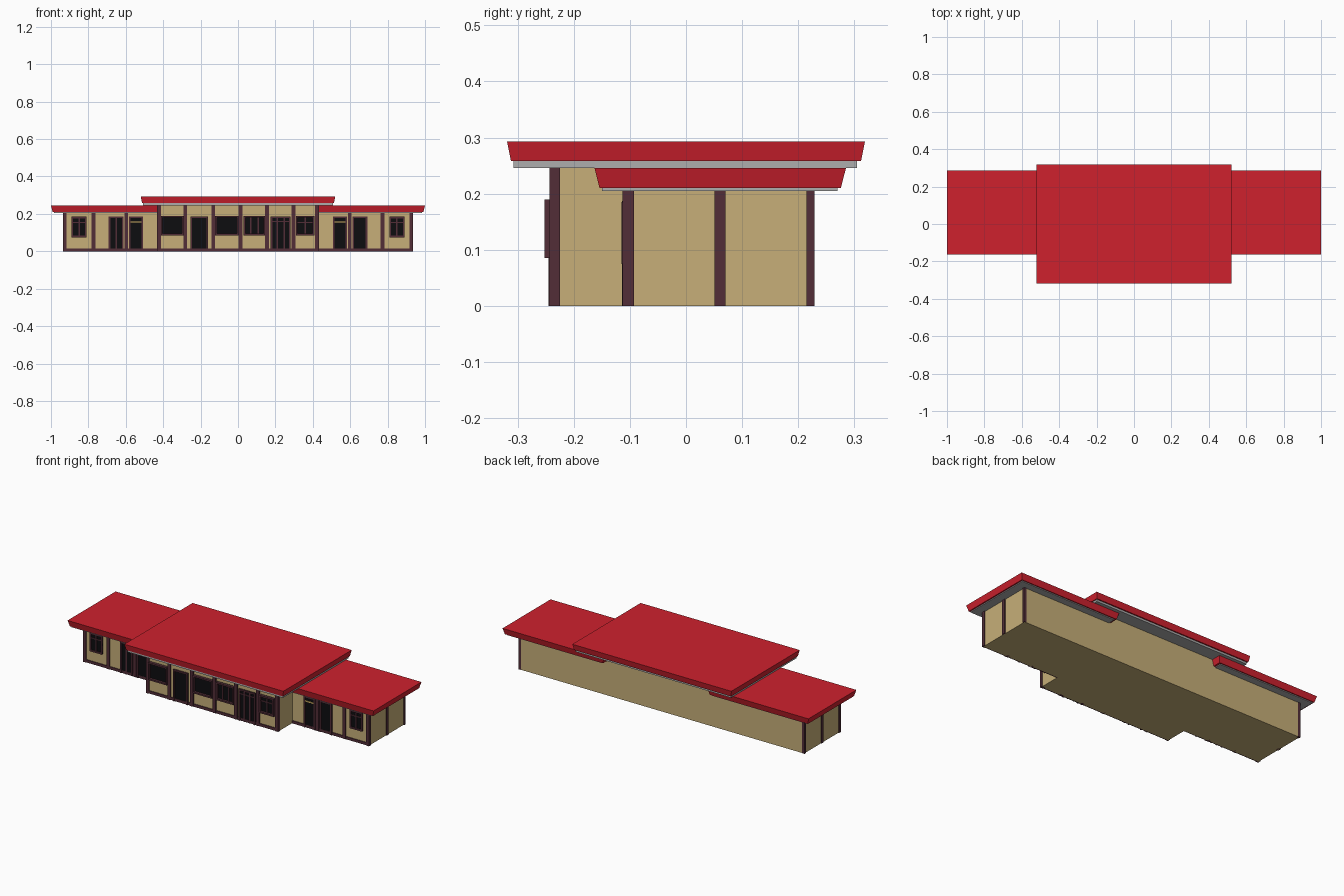
import bpy, bmesh

if "Cube" in bpy.data.objects:
    bpy.data.objects.remove(bpy.data.objects["Cube"])


def material(name, rgb):
    m = bpy.data.materials.new(name)
    m.diffuse_color = (*rgb, 1)
    m.use_nodes = True
    m.node_tree.nodes["Principled BSDF"].inputs["Base Color"].default_value = m.diffuse_color
    return m


RED = material("red_roof", (0.62, 0.015, 0.027))
TAN = material("tan_wall", (0.57, 0.43, 0.19))
BROWN = material("dark_brown_timber", (0.084, 0.027, 0.039))
BLACK = material("black_glass", (0.004, 0.004, 0.005))
GREY = material("grey_soffit", (0.42, 0.42, 0.42))
GOLD = material("gold_trim", (0.70, 0.48, 0.14))


def box(name, x, y, z, mat, flare=0.0):
    """Box from (min, max) ranges; flare shrinks the bottom face inward."""
    bm = bmesh.new()
    lo = [bm.verts.new(p) for p in ((x[0] + flare, y[0] + flare, z[0]), (x[1] - flare, y[0] + flare, z[0]),
                                    (x[1] - flare, y[1] - flare, z[0]), (x[0] + flare, y[1] - flare, z[0]))]
    hi = [bm.verts.new(p) for p in ((x[0], y[0], z[1]), (x[1], y[0], z[1]),
                                    (x[1], y[1], z[1]), (x[0], y[1], z[1]))]
    bm.faces.new(lo[::-1])
    bm.faces.new(hi)
    for i in range(4):
        j = (i + 1) % 4
        bm.faces.new((lo[i], lo[j], hi[j], hi[i]))
    me = bpy.data.meshes.new(name)
    bm.to_mesh(me)
    bm.free()
    me.materials.append(mat)
    ob = bpy.data.objects.new(name, me)
    bpy.context.collection.objects.link(ob)
    return ob


def opening(name, x0, x1, z0, z1, wall, depth, bars=(), transom=None):
    """Glass plate with a raised timber frame, optional mullions and transom."""
    t = 0.009
    front = wall - depth
    y = (front, wall + 0.002)
    box(name + "_glass", (x0, x1), (wall - 0.003, wall + 0.002), (z0, z1), BLACK)
    box(name + "_jamb", (x0, x0 + t), y, (z0, z1), BROWN)
    box(name + "_jamb", (x1 - t, x1), y, (z0, z1), BROWN)
    box(name + "_head", (x0 + t, x1 - t), y, (z1 - t, z1), BROWN)
    if z0 > 0.03:
        box(name + "_sill", (x0 + t, x1 - t), y, (z0, z0 + t), BROWN)
    for b in bars:
        c = x0 + (x1 - x0) * b
        box(name + "_mullion", (c - 0.004, c + 0.004), (wall - 0.007, wall), (z0, z1 - t), BROWN)
    if transom:
        box(name + "_transom", (x0 + t, x1 - t), (wall - 0.007, wall),
            (transom - 0.003, transom + 0.003), BROWN)


CW, WW = -0.235, -0.106   # front wall planes of centre and wings

# Central block
box("centre_walls", (-0.43, 0.43), (CW, 0.2275), (0, 0.247), TAN)
for i, x in enumerate((-0.423, -0.282, -0.133, 0.013, 0.155, 0.297, 0.423)):
    box("centre_post", (x - 0.01, x + 0.01), (-0.243, -0.225), (0, 0.246), BROWN)
box("centre_base_rail", (-0.42, 0.42), (-0.240, CW + 0.002), (0, 0.016), BROWN)
opening("window_1", -0.413, -0.290, 0.085, 0.190, CW, 0.017)
opening("window_2", -0.122, 0.004, 0.085, 0.190, CW, 0.017)
opening("window_3", 0.030, 0.145, 0.085, 0.190, CW, 0.017, (0.33, 0.67))
opening("window_4", 0.310, 0.408, 0.085, 0.190, CW, 0.017, (0.5,), 0.155)
opening("centre_door_single", -0.255, -0.160, 0.0, 0.187, CW, 0.010)
opening("centre_door_double", 0.175, 0.282, 0.0, 0.187, CW, 0.010, (0.33, 0.67), 0.16)

# Central roof with flared fascia and soffit
box("centre_soffit", (-0.508, 0.508), (-0.307, 0.305), (0.246, 0.259), GREY)
box("centre_roof", (-0.52, 0.52), (-0.319, 0.319), (0.258, 0.293), RED, 0.007)


def span(s, a, b):
    return (a, b) if s > 0 else (-b, -a)


# Mirrored wings
for s, side in ((1, "right"), (-1, "left")):
    box(side + "_wing_walls", span(s, 0.425, 0.931), (WW, 0.2275), (0, 0.206), TAN)
    for x in (0.926, 0.772, 0.597):
        box(side + "_wing_front_post", span(s, x - 0.01, x + 0.01), (-0.113, -0.093), (0, 0.206), BROWN)
    for y0, y1 in ((0.051, 0.070), (0.215, 0.229)):
        box(side + "_wing_end_post", span(s, 0.92, 0.936), (y0, y1), (0, 0.206), BROWN)
    box(side + "_wing_base_rail", span(s, 0.43, 0.92), (-0.110, WW + 0.002), (0, 0.016), BROWN)
    a, b = span(s, 0.810, 0.890)
    opening(side + "_wing_window", a, b, 0.075, 0.185, WW, 0.009, (0.5,), 0.155)
    a, b = span(s, 0.612, 0.692)
    opening(side + "_outer_door", a, b, 0.0, 0.187, WW, 0.008, (0.5,) if s < 0 else ())
    a, b = span(s, 0.508, 0.584)
    opening(side + "_inner_door", a, b, 0.0, 0.187, WW, 0.008)
    box(side + "_door_trim", (a + 0.008, b - 0.008), (WW - 0.007, WW), (0.153, 0.160), GOLD)
    # wing roof runs inward beneath the central roof
    box(side + "_wing_soffit", span(s, 0.36, 0.983), (-0.150, 0.270), (0.205, 0.212), GREY)
    box(side + "_wing_roof", span(s, 0.34, 1.0), (-0.163, 0.285), (0.210, 0.2455), RED, 0.009)
